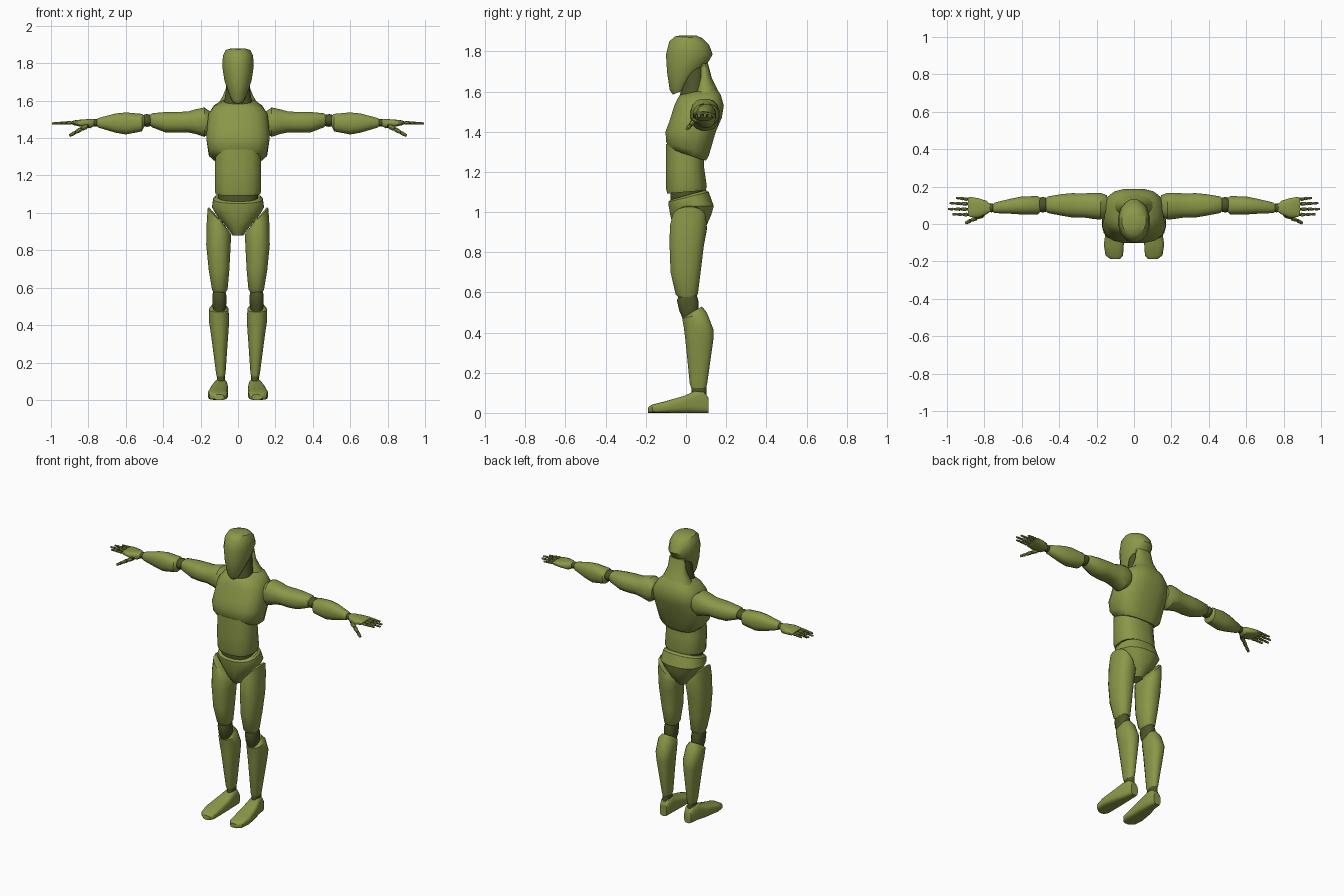
import bpy, bmesh, math
from mathutils import Vector


def colour(name, rgb):
    m = bpy.data.materials.new(name)
    m.diffuse_color = (*rgb, 1)
    return m


olive = colour("olive", (0.26, 0.31, 0.065))
dark = colour("dark_olive", (0.075, 0.09, 0.022))


def finish(name, bm, mirror, angle=35, mats=(olive,)):
    bmesh.ops.recalc_face_normals(bm, faces=bm.faces)
    me = bpy.data.meshes.new(name)
    bm.to_mesh(me)
    bm.free()
    for m in mats:
        me.materials.append(m)
    ob = bpy.data.objects.new(name, me)
    bpy.context.collection.objects.link(ob)
    if mirror:
        ob.modifiers.new("Mirror", 'MIRROR')
    bpy.ops.object.select_all(action='DESELECT')
    ob.select_set(True)
    bpy.context.view_layer.objects.active = ob
    bpy.ops.object.shade_smooth_by_angle(angle=math.radians(angle))
    return ob


def loft(name, axis, rings, mirror=False, n=16, power=0.85, angle=35, mat=olive):
    """Rings: (a0, a1, b0, b1, position along axis, tilt over a, tilt over b)."""
    bm = bmesh.new()
    loops = []
    for r in rings:
        a0, a1, b0, b1, t = r[:5]
        ta, tb = (tuple(r[5:]) + (0, 0))[:2]
        loop = []
        for i in range(n):
            w = 2 * math.pi * (i + 0.5) / n
            c, s = math.cos(w), math.sin(w)
            c = math.copysign(abs(c) ** power, c)
            s = math.copysign(abs(s) ** power, s)
            a = (a0 + a1) / 2 + (a1 - a0) / 2 * c
            b = (b0 + b1) / 2 + (b1 - b0) / 2 * s
            h = t + ta * c + tb * s
            co = {'X': (h, a, b), 'Y': (a, h, b), 'Z': (a, b, h)}[axis]
            loop.append(bm.verts.new(co))
        loops.append(loop)
    for p, q in zip(loops, loops[1:]):
        for i in range(n):
            j = (i + 1) % n
            bm.faces.new((p[i], p[j], q[j], q[i]))
    bm.faces.new(loops[0])
    bm.faces.new(loops[-1])
    return finish(name, bm, mirror, angle, (mat,))


def joint_ball(name, centre, size):
    bm = bmesh.new()
    bmesh.ops.create_uvsphere(bm, u_segments=12, v_segments=8, radius=1)
    for v in bm.verts:
        v.co = Vector(centre) + Vector([a * b for a, b in zip(v.co, size)])
    return finish(name, bm, True, 60, (dark,))


def digit(name, start, end, radius):
    """Three tapered phalanges with small dark ball joints."""
    a, b = Vector(start), Vector(end)
    d = b - a
    rot = d.to_track_quat('Z', 'Y').to_matrix().to_4x4()
    bm = bmesh.new()
    for k in range(3):
        r = radius * (1 - 0.15 * k)
        m = rot.copy()
        m.translation = a + d * ((k + 0.54) / 3)
        bmesh.ops.create_cone(bm, cap_ends=True, segments=8, radius1=r, radius2=r * 0.75,
                              depth=d.length * 0.25, matrix=m)
        j = rot.copy()
        j.translation = a + d * (k / 3)
        res = bmesh.ops.create_icosphere(bm, subdivisions=1, radius=r * 0.85, matrix=j)
        for f in {f for v in res["verts"] for f in v.link_faces}:
            f.material_index = 1
    finish(name, bm, True, mats=(olive, dark))


# Head and neck
loft("head", 'Z', [
    (-.03, .03, -.066, -.005, 1.597, 0, .012),
    (-.05, .05, -.082, .05, 1.645, 0, .04),
    (-.074, .074, -.096, .10, 1.71, 0, .015),
    (-.086, .086, -.102, .135, 1.785),
    (-.082, .082, -.085, .118, 1.84, 0, -.01),
    (-.066, .066, -.055, .085, 1.87, 0, -.005),
    (-.035, .035, -.02, .05, 1.88)], power=1)
loft("neck", 'Z', [
    (-.08, .08, -.035, .10, 1.57),
    (-.066, .066, -.015, .10, 1.65),
    (-.06, .06, -.005, .09, 1.73)], power=.9, mat=dark)
loft("nape", 'Z', [
    (-.13, .13, .02, .182, 1.55),
    (-.085, .085, .045, .153, 1.62),
    (-.064, .064, .06, .128, 1.67),
    (-.056, .056, .07, .11, 1.74)], power=.9)

# Torso
loft("chest", 'Z', [
    (-.125, .125, -.085, .10, 1.285, 0, -.03),
    (-.158, .158, -.10, .115, 1.315, 0, -.035),
    (-.172, .172, -.104, .15, 1.40),
    (-.168, .168, -.085, .18, 1.46, 0, .01),
    (-.16, .16, -.06, .19, 1.53),
    (-.13, .13, -.045, .175, 1.572, 0, .01),
    (-.08, .08, -.032, .15, 1.602, 0, .02)], power=.72, angle=40)
loft("waist", 'Z', [
    (-.12, .12, -.095, .10, 1.10, 0, .008),
    (-.126, .126, -.10, .105, 1.12, 0, .008),
    (-.126, .126, -.102, .092, 1.22),
    (-.122, .122, -.10, .09, 1.31, 0, -.03)], power=.8)
loft("waist_joint", 'Z', [
    (-.108, .108, -.078, .088, 1.05),
    (-.108, .108, -.078, .088, 1.12)], mat=dark)
loft("pelvis", 'Z', [
    (-.03, .03, -.035, .06, .88),
    (-.062, .062, -.065, .10, .925),
    (-.115, .115, -.08, .127, .985),
    (-.142, .142, -.088, .14, 1.03),
    (-.134, .134, -.09, .115, 1.075, 0, .025),
    (-.122, .122, -.08, .10, 1.085, 0, .025)], power=.85)

# Legs
loft("thigh", 'Z', [
    (.068, .13, -.035, .045, .57),
    (.055, .14, -.053, .06, .592),
    (.045, .158, -.078, .074, .70),
    (.038, .171, -.083, .09, .83),
    (.036, .168, -.082, .105, .92, .035, 0),
    (.05, .163, -.07, .10, .965, .06, 0),
    (.075, .155, -.045, .08, .985, .045, 0)], True)
loft("knee", 'Z', [
    (.07, .13, -.015, .06, .465),
    (.062, .138, -.035, .062, .51),
    (.062, .138, -.046, .062, .56),
    (.072, .128, -.03, .05, .60)], True, mat=dark)
loft("shin", 'Z', [
    (.07, .114, .025, .10, .125),
    (.066, .118, .018, .106, .145),
    (.05, .148, -.005, .138, .37),
    (.046, .156, -.012, .138, .42, 0, -.005),
    (.05, .155, -.02, .105, .485, 0, .015),
    (.066, .135, -.008, .08, .505, 0, .025)], True)
loft("ankle", 'Z', [
    (.069, .113, .026, .102, .08),
    (.069, .113, .026, .102, .135)], True, mat=dark)
loft("foot", 'Y', [
    (.075, .125, .0, .028, -.188),
    (.058, .153, .0, .042, -.168),
    (.054, .162, .0, .056, -.11),
    (.052, .148, .0, .085, -.01),
    (.055, .130, .0, .11, .045),
    (.058, .122, .0, .108, .095, 0, -.006),
    (.064, .115, .0, .075, .112)], True, power=.55)

# Arms
loft("upper_arm", 'X', [
    (.04, .155, 1.43, 1.54, .145),
    (.022, .168, 1.405, 1.565, .18),
    (.027, .168, 1.42, 1.555, .225),
    (.034, .164, 1.43, 1.542, .27),
    (.034, .166, 1.428, 1.541, .33),
    (.044, .16, 1.43, 1.54, .39),
    (.058, .148, 1.457, 1.533, .46),
    (.07, .138, 1.468, 1.523, .472)], True)
joint_ball("elbow", (.487, .103, 1.494), (.04, .042, .034))
loft("forearm", 'X', [
    (.065, .138, 1.465, 1.52, .50),
    (.05, .15, 1.435, 1.53, .514),
    (.05, .148, 1.418, 1.538, .60),
    (.054, .137, 1.428, 1.532, .655),
    (.058, .115, 1.455, 1.508, .745),
    (.064, .108, 1.463, 1.502, .753)], True)
joint_ball("wrist", (.762, .086, 1.482), (.028, .024, .021))

# Hands
loft("palm", 'X', [
    (.064, .108, 1.463, 1.50, .77),
    (.05, .125, 1.452, 1.502, .79),
    (.034, .138, 1.458, 1.5, .83),
    (.036, .146, 1.468, 1.495, .875),
    (.045, .142, 1.473, 1.49, .888)], True, power=.7)
for label, y0, y1, x1 in (("index", .05, .052, .965), ("middle", .079, .08, .99),
                          ("ring", .107, .112, .98), ("little", .132, .14, .945)):
    digit(label + "_finger", (.889, y0, 1.482), (x1 + .008, y1, 1.478), .0105)
digit("thumb", (.808, .05, 1.465), (.902, .004, 1.412), .015)
